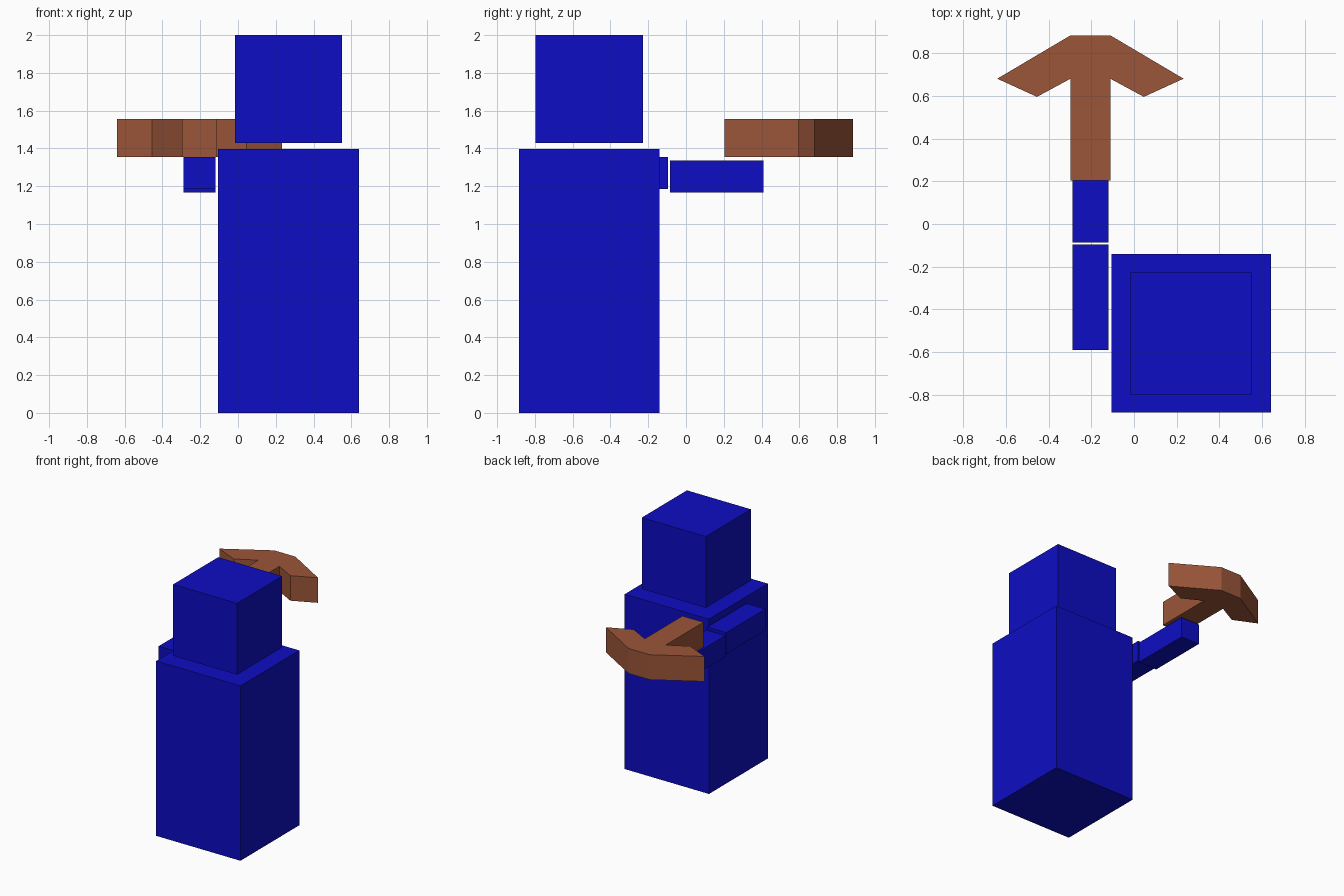
import bpy, bmesh

if "Cube" in bpy.data.objects:
    bpy.data.objects.remove(bpy.data.objects["Cube"])


def material(name, rgb):
    m = bpy.data.materials.new(name)
    m.diffuse_color = (*rgb, 1.0)
    m.use_nodes = True
    m.node_tree.nodes["Principled BSDF"].inputs["Base Color"].default_value = m.diffuse_color
    return m


blue = material("deep blue", (0.004, 0.004, 0.546))
brown = material("wood brown", (0.328, 0.091, 0.041))


def prism(name, outline, z0, z1, mat):
    """Extrude a flat xy outline from z0 up to z1."""
    bm = bmesh.new()
    base = bm.faces.new([bm.verts.new((x, y, z0)) for x, y in outline])
    ext = bmesh.ops.extrude_face_region(bm, geom=[base], use_keep_orig=True)
    top = [v for v in ext["geom"] if isinstance(v, bmesh.types.BMVert)]
    bmesh.ops.translate(bm, verts=top, vec=(0, 0, z1 - z0))
    bmesh.ops.recalc_face_normals(bm, faces=bm.faces[:])
    mesh = bpy.data.meshes.new(name)
    bm.to_mesh(mesh)
    bm.free()
    mesh.materials.append(mat)
    obj = bpy.data.objects.new(name, mesh)
    bpy.context.collection.objects.link(obj)
    return obj


def box(name, x0, x1, y0, y1, z0, z1, mat):
    return prism(name, [(x0, y0), (x1, y0), (x1, y1), (x0, y1)], z0, z1, mat)


# Body and head
box("body", -0.105, 0.64, -0.883, -0.14, 0.0, 1.397, blue)
box("head", -0.016, 0.55, -0.797, -0.227, 1.43, 2.0, blue)

# Arm in two segments, held out to the back
box("upper_arm", -0.288, -0.12, -0.59, -0.096, 1.185, 1.355, blue)
box("forearm", -0.288, -0.12, -0.086, 0.41, 1.167, 1.335, blue)

# Pick: half outline mirrored about the handle's centre line
cx = -0.204
half = [(0.093, 0.203), (0.093, 0.68), (0.25, 0.595), (0.436, 0.68), (0.093, 0.883)]
outline = [(cx + x, y) for x, y in half] + [(cx - x, y) for x, y in reversed(half)]
prism("pick", outline, 1.355, 1.555, brown)
